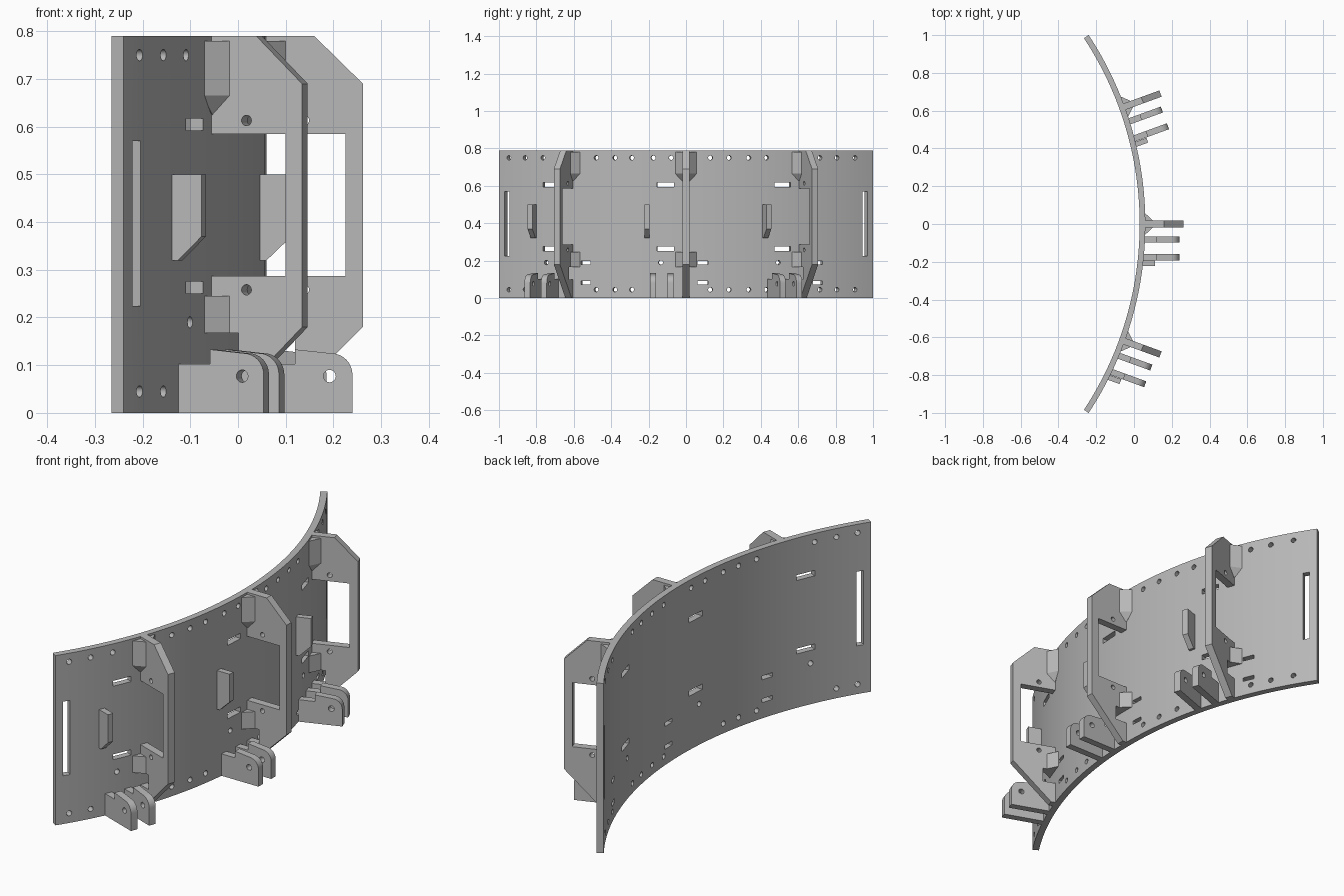
import bpy, bmesh, math
from mathutils import Matrix, Vector

old = bpy.data.objects.get("Cube")
if old:
    bpy.data.objects.remove(old, do_unlink=True)

R_OUT, THICK, HEIGHT = 1.817, 0.03, 0.79
CX = 0.06 - R_OUT                      # axis of the curved wall
END = math.asin(1 / R_OUT)

grey = bpy.data.materials.new("steel_grey")
grey.use_nodes = True
grey.diffuse_color = (0.48, 0.48, 0.48, 1)
grey.node_tree.nodes["Principled BSDF"].inputs["Base Color"].default_value = (0.48, 0.48, 0.48, 1)


def turn(angle):
    """Rotation about the axis of the curved wall."""
    return Matrix.Translation((CX, 0, 0)) @ Matrix.Rotation(angle, 4, 'Z') @ Matrix.Translation((-CX, 0, 0))


def make(name, bm, matrix=None):
    bmesh.ops.recalc_face_normals(bm, faces=bm.faces)
    me = bpy.data.meshes.new(name)
    if matrix:
        bm.transform(matrix)
    bm.to_mesh(me)
    bm.free()
    me.materials.append(grey)
    ob = bpy.data.objects.new(name, me)
    bpy.context.collection.objects.link(ob)
    return ob


def prism(profile, y, t):
    """Extrude an x-z profile to thickness t around y."""
    bm = bmesh.new()
    f = bm.faces.new([bm.verts.new((x, y - t / 2, z)) for x, z in profile])
    ext = bmesh.ops.extrude_face_region(bm, geom=[f])
    bmesh.ops.translate(bm, vec=(0, t, 0), verts=[v for v in ext['geom'] if isinstance(v, bmesh.types.BMVert)])
    return bm


def hull(points):
    bm = bmesh.new()
    for p in points:
        bm.verts.new(p)
    bmesh.ops.convex_hull(bm, input=bm.verts)
    return bm


def add_hole(bm, matrix, r):
    bmesh.ops.create_cone(bm, cap_ends=True, segments=20, radius1=r, radius2=r, depth=0.14, matrix=matrix)


def add_slot(bm, angle, z, width, height):
    m = turn(angle) @ Matrix.Translation((0.045, 0, z)) @ Matrix.Diagonal((0.14, width, height, 1))
    bmesh.ops.create_cube(bm, size=1, matrix=m)


def cut(ob, bm):
    """Subtract a cutter mesh and bake the result."""
    tool = make("cutter", bm)
    tool.hide_render = True
    mod = ob.modifiers.new("cut", 'BOOLEAN')
    mod.object = tool
    mod.solver = 'EXACT'
    dg = bpy.context.evaluated_depsgraph_get()
    me = bpy.data.meshes.new_from_object(ob.evaluated_get(dg))
    ob.modifiers.clear()
    ob.data = me
    bpy.data.objects.remove(tool, do_unlink=True)


# Curved wall
N = 72
bm = bmesh.new()
rings = []
for i in range(N + 1):
    a = -END + 2 * END * i / N
    rings.append([bm.verts.new((CX + r * math.cos(a), r * math.sin(a), z))
                  for r, z in ((R_OUT, 0), (R_OUT, HEIGHT), (R_OUT - THICK, HEIGHT), (R_OUT - THICK, 0))])
for p, q in zip(rings, rings[1:]):
    for k in range(4):
        bm.faces.new((p[k], q[k], q[(k + 1) % 4], p[(k + 1) % 4]))
bm.faces.new(rings[0])
bm.faces.new(rings[-1])
wall = make("curved_wall", bm)

# Bolt holes and slots through the wall
SECTIONS = {"right": -math.radians(20), "centre": 0.0, "left": math.radians(20)}
cutter = bmesh.new()


def wall_hole(angle, z):
    m = turn(angle) @ Matrix.Translation((0.045, 0, z)) @ Matrix.Rotation(math.pi / 2, 4, 'Y')
    add_hole(cutter, m, 0.012)


common = [-0.947, -0.86, -0.48, -0.38, -0.29, 0.13, 0.23, 0.335, 0.43, 0.716, 0.807, 0.904]
for y in common + [-0.765, -0.175, -0.08]:
    wall_hole(math.asin(y / R_OUT), 0.75)
for y in common:
    wall_hole(math.asin(y / R_OUT), 0.045)
for a in SECTIONS.values():
    wall_hole(a - 0.135 / R_OUT, 0.19)
    for z in (0.605, 0.263):
        add_slot(cutter, a - 0.11 / R_OUT, z, 0.09, 0.025)
    for z in (0.188, 0.082):
        add_slot(cutter, a + 0.09 / R_OUT, z, 0.055, 0.018)
for s in (-1, 1):
    add_slot(cutter, s * math.asin(0.957 / R_OUT), 0.397, 0.032, 0.345)
cut(wall, cutter)

# Profiles shared by the three bracket groups
ROOT = 0.045
rib_profile = [(ROOT, 0), (0.08, 0), (0.262, 0.18), (0.262, 0.69), (0.16, HEIGHT), (ROOT, HEIGHT),
               (ROOT, 0.585), (0.225, 0.585), (0.225, 0.287), (ROOT, 0.287),
               (ROOT, 0.167), (0.12, 0.167), (0.12, 0.1), (ROOT, 0.1)]
lug_profile = [(ROOT, 0), (0.24, 0)]
for i in range(9):
    t = math.pi / 2 * i / 8
    lug_profile.append((0.195 + 0.045 * math.cos(t), 0.08 + 0.045 * math.sin(t)))
lug_profile += [(0.12, 0.133), (0.12, 0.102), (ROOT, 0.102)]
pad_profile = [(0.035, 0.5), (0.112, 0.5), (0.112, 0.37), (0.06, 0.32), (0.035, 0.32)]


def cross_holes(matrix, spots, y, r):
    bm = bmesh.new()
    for x, z in spots:
        add_hole(bm, matrix @ Matrix.Translation((x, y, z)) @ Matrix.Rotation(math.pi / 2, 4, 'X'), r)
    return bm


for side, angle in SECTIONS.items():
    m = turn(angle)
    # Upright rib with an open window
    rib = make(side + "_rib", prism(rib_profile, 0, 0.035), m)
    cut(rib, cross_holes(m, [(0.138, 0.613), (0.138, 0.258)], 0, 0.011))
    # Corner gussets on both faces of the rib
    for s, face in ((-1, "a"), (1, "b")):
        corner = [(0.045, s * 0.01), (0.1, s * 0.0175), (0.056, s * 0.06), (0.045, s * 0.06)]
        top = [(x, y, z) for x, y in corner for z in (0.665, 0.78)]
        tip = [(0.05, s * 0.01, 0.625), (0.062, s * 0.018, 0.625)]
        make(side + "_upper_gusset_" + face, hull(top + tip), m)
        make(side + "_lower_gusset_" + face, hull([(x, y, z) for x, y in corner for z in (0.167, 0.245)]), m)
    # Pair of rounded pivot lugs
    for y, pos in ((-0.082, "inner"), (-0.176, "outer")):
        lug = make(side + "_" + pos + "_lug", prism(lug_profile, y, 0.033), m)
        cut(lug, cross_holes(m, [(0.192, 0.077)], y, 0.013))
    # Small chamfered stop pad
    make(side + "_stop_pad", prism(pad_profile, -0.208, 0.027), m)

# Smooth the curved surfaces, keep edges sharp
bpy.ops.object.select_all(action='DESELECT')
for ob in bpy.context.scene.objects:
    if ob.type == 'MESH' and grey.name in ob.data.materials:
        ob.select_set(True)
        bpy.context.view_layer.objects.active = ob
bpy.ops.object.shade_smooth_by_angle(angle=math.radians(30))
